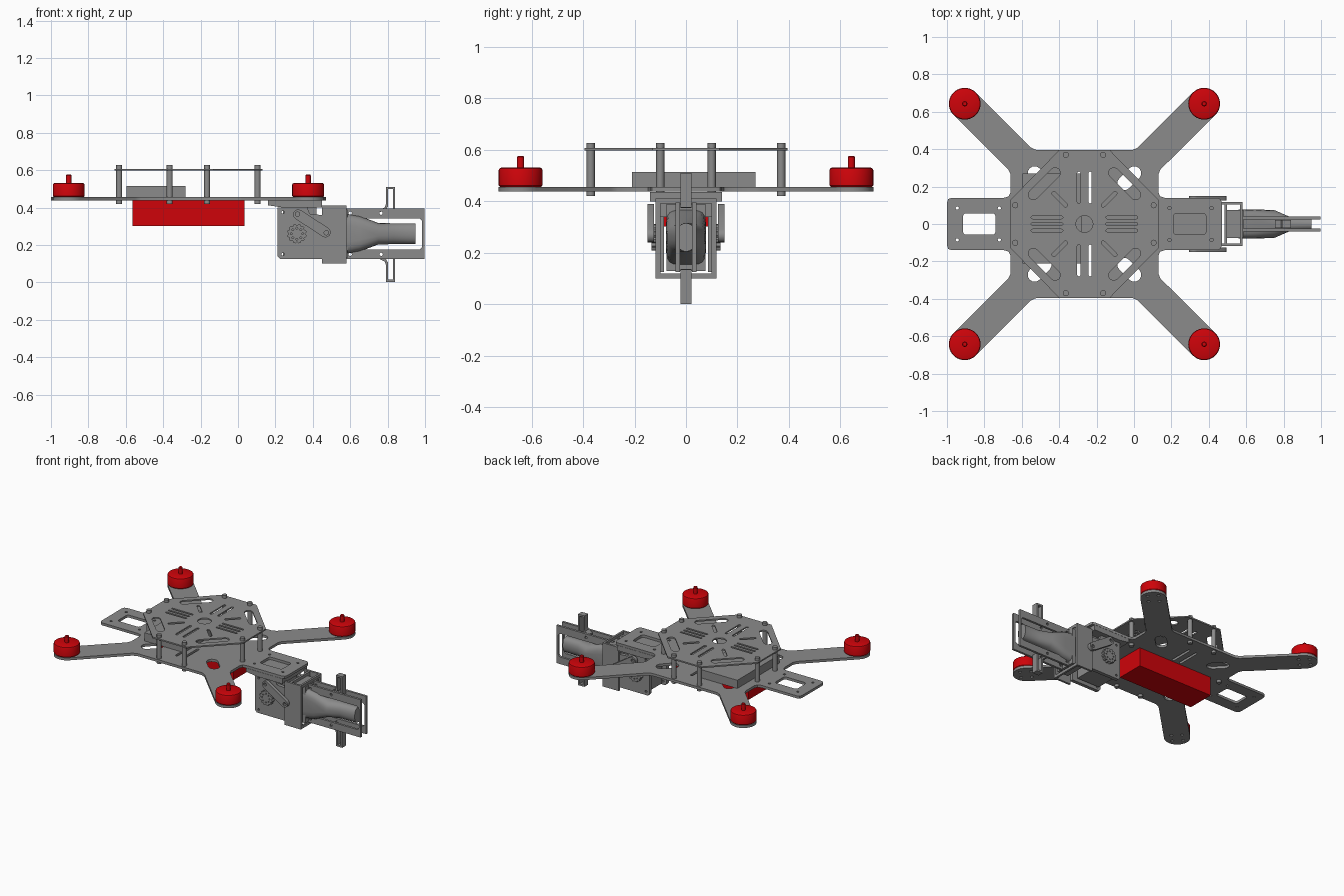
import bpy, bmesh
from math import sin, cos, pi, radians
from mathutils import Matrix

if "Cube" in bpy.data.objects:
    bpy.data.objects.remove(bpy.data.objects["Cube"])

CX = -0.265  # centre of the frame along x
red = bpy.data.materials.new("red")
red.diffuse_color = (0.62, 0.001, 0.003, 1)
red.use_nodes = True
red.node_tree.nodes["Principled BSDF"].inputs["Base Color"].default_value = red.diffuse_color
grey = bpy.data.materials.new("dark_grey")
grey.diffuse_color = (0.26, 0.26, 0.26, 1)
grey.use_nodes = True
grey.node_tree.nodes["Principled BSDF"].inputs["Base Color"].default_value = grey.diffuse_color
TO_XY = Matrix.Identity(4)
TO_XZ = Matrix.Rotation(pi / 2, 4, 'X')
TO_YZ = Matrix(((0, 0, 1, 0), (1, 0, 0, 0), (0, 1, 0, 0), (0, 0, 0, 1)))


def finish(name, mesh, mat):
    ob = bpy.data.objects.new(name, mesh)
    bpy.context.collection.objects.link(ob)
    mesh.materials.append(mat)
    bpy.ops.object.select_all(action='DESELECT')
    ob.select_set(True)
    bpy.context.view_layer.objects.active = ob
    bpy.ops.object.shade_smooth_by_angle(angle=radians(35))
    return ob


def plate(name, loops, a, b, axes=TO_XY, mat=grey):
    """Outline plus holes, extruded from a to b along the plane normal."""
    cu = bpy.data.curves.new(name, 'CURVE')
    cu.dimensions, cu.fill_mode, cu.extrude = '2D', 'BOTH', (b - a) / 2
    for loop in loops:
        s = cu.splines.new('POLY')
        s.points.add(len(loop) - 1)
        for p, (x, y) in zip(s.points, loop):
            p.co = (x, y, 0, 1)
        s.use_cyclic_u = True
    tmp = bpy.data.objects.new(name + "_tmp", cu)
    bpy.context.collection.objects.link(tmp)
    dg = bpy.context.evaluated_depsgraph_get()
    me = bpy.data.meshes.new_from_object(tmp.evaluated_get(dg))
    bpy.data.objects.remove(tmp)
    # the XZ turn flips the normal, so y runs from -b to -a (all XZ uses come in pairs)
    me.transform(axes @ Matrix.Translation((0, 0, (a + b) / 2)))
    bm = bmesh.new()
    bm.from_mesh(me)
    bmesh.ops.remove_doubles(bm, verts=bm.verts, dist=1e-5)
    bmesh.ops.recalc_face_normals(bm, faces=bm.faces)
    bm.to_mesh(me)
    bm.free()
    me.materials.clear()
    return finish(name, me, mat)


def loft(name, rings, mat=grey):
    bm = bmesh.new()
    rs = [[bm.verts.new(p) for p in r] for r in rings]
    n = len(rs[0])
    for r0, r1 in zip(rs, rs[1:]):
        for i in range(n):
            bm.faces.new((r0[i], r0[(i + 1) % n], r1[(i + 1) % n], r1[i]))
    bm.faces.new(rs[0])
    bm.faces.new(rs[-1])
    bmesh.ops.recalc_face_normals(bm, faces=bm.faces)
    me = bpy.data.meshes.new(name)
    bm.to_mesh(me)
    bm.free()
    return finish(name, me, mat)


def lathe(name, x, y, prof, n=32, mat=grey):
    return loft(name, [[(x + r * cos(2 * pi * i / n), y + r * sin(2 * pi * i / n), z)
                        for i in range(n)] for r, z in prof], mat)


def rect(x0, x1, y0, y1, c=0.0):
    if not c:
        return [(x0, y0), (x1, y0), (x1, y1), (x0, y1)]
    out = []
    for px, py, s in ((x1 - c, y0 + c, -90), (x1 - c, y1 - c, 0), (x0 + c, y1 - c, 90), (x0 + c, y0 + c, 180)):
        out += [(px + c * cos(radians(s + t)), py + c * sin(radians(s + t))) for t in (0, 30, 60, 90)]
    return out


def box(name, x0, x1, y0, y1, z0, z1, mat=grey):
    return plate(name, [rect(x0, x1, y0, y1)], z0, z1, TO_XY, mat)


def slot(x, y, length, width, ang=0):
    r, h, a = width / 2, (length - width) / 2, radians(ang)
    pts = [(h + r * cos(t * pi / 6), r * sin(t * pi / 6)) for t in range(-3, 4)]
    pts += [(-px, -py) for px, py in pts]
    return [(x + px * cos(a) - py * sin(a), y + px * sin(a) + py * cos(a)) for px, py in pts]


def circle(x, y, r, n=16):
    return [(x + r * cos(2 * pi * i / n), y + r * sin(2 * pi * i / n)) for i in range(n)]


def four_way(q):
    """Mirror a quarter outline about the frame centre."""
    full = q + [(-x, y) for x, y in reversed(q)]
    full += [(x, -y) for x, y in reversed(full)]
    return [(x + CX, y) for x, y in full]


QUAD = [(sx, sy) for sx in (-1, 1) for sy in (-1, 1)]
# Lengthwise slots go through both plates, the other spokes only through the upper one
long_slots = [slot(CX + x, s * 0.195, 0.17, 0.018, 90) for x in (-0.03, 0.03) for s in (-1, 1)]
spokes = [circle(CX, 0, 0.045, 24)]
spokes += [slot(CX + s * 0.2, y, 0.17, 0.014) for y in (-0.035, 0, 0.035) for s in (-1, 1)]
spokes += [slot(CX + sx * 0.132, sy * 0.132, 0.11, 0.02, 45 * sx * sy) for sx, sy in QUAD]

# Lower frame plate with arms and end tabs
arc = [(0.64 + 0.085 * cos(radians(t)), 0.643 + 0.085 * sin(radians(t))) for t in range(-45, 136, 15)]
quarter = [(0.735, 0.115), (0.728, 0.133), (0.71, 0.14), (0.43, 0.14), (0.405, 0.148), (0.395, 0.17),
           (0.395, 0.265), (0.407, 0.292)] + arc + [(0.285, 0.408), (0.255, 0.395)]
holes = list(long_slots)
for s in (-1, 1):
    holes.append(rect(*sorted((CX + s * 0.65, CX + s * 0.475)), -0.057, 0.057, 0.018))
for sx, sy in QUAD:
    holes.append(slot(CX + sx * 0.24, sy * 0.245, 0.15, 0.075, 45 * sx * sy))
    holes += [circle(CX + sx * x, sy * 0.085, 0.009, 10) for x in (0.455, 0.68)]
    holes += [circle(CX + sx * 0.64 + 0.05 * cos(t * pi / 2), sy * 0.643 + 0.05 * sin(t * pi / 2), 0.011, 10)
              for t in range(4)]
plate("lower_frame_plate", [four_way(quarter)] + holes, 0.438, 0.456)

# Upper octagonal plate
top_holes = long_slots + spokes + [slot(CX + sx * 0.215, sy * 0.215, 0.22, 0.055, -45 * sx * sy) for sx, sy in QUAD]
plate("upper_plate", [four_way([(0.395, 0.13), (0.135, 0.395)])] + top_holes, 0.597, 0.607)

# Standoffs, motors
for sx, sy in QUAD:
    for x, y in ((0.1, 0.37), (0.37, 0.1)):
        lathe("standoff", CX + sx * x, sy * y, [(0.016, 0.42), (0.016, 0.627)], 12)
    lathe("motor", CX + sx * 0.64, sy * 0.643,
          [(0.08, 0.456), (0.085, 0.462), (0.085, 0.522), (0.082, 0.528), (0.076, 0.531),
           (0.014, 0.531), (0.014, 0.572), (0.010, 0.577)], 40, red)

# Battery and flight electronics
box("battery", -0.565, 0.035, -0.1, 0.1, 0.302, 0.437, red)
box("electronics_box", -0.595, -0.28, -0.21, 0.27, 0.456, 0.515)

# Gripper mount under the front tab
plate("mount_plate", [[(0.16, 0.437), (0.16, 0.412), (0.24, 0.4), (0.45, 0.4), (0.45, 0.437)]],
      -0.14, 0.14, TO_XZ)
box("mount_wall", 0.483, 0.498, -0.103, 0.103, 0.34, 0.41)
box("servo_body", 0.24, 0.42, -0.07, 0.07, 0.14, 0.4)
cheek = [(0.212, 0.14), (0.225, 0.125), (0.45, 0.125), (0.45, 0.36), (0.385, 0.365), (0.37, 0.4), (0.212, 0.4)]
for s in (-1, 1):
    a, b = sorted((s * 0.085, s * 0.11))
    plate("servo_cheek", [cheek, circle(0.24, 0.15, 0.008, 8), circle(0.24, 0.375, 0.008, 8)], a, b, TO_XZ)
    # Toothed horn disc and lever
    a, b = sorted((s * 0.11, s * 0.135))
    teeth = [(0.315 + r * cos(t), 0.26 + r * sin(t)) for i in range(36)
             for t, r in ((2 * pi * i / 36, 0.052 if i % 3 else 0.044),)]
    plate("servo_horn", [teeth] + [circle(0.315 + 0.03 * cos(t * pi / 4), 0.26 + 0.03 * sin(t * pi / 4), 0.005, 8)
                                   for t in range(8)], a, b, TO_XZ)
    a, b = sorted((s * 0.125, s * 0.15))
    plate("servo_lever", [slot(0.395, 0.315, 0.23, 0.055, -33), circle(0.318, 0.365, 0.012, 10),
                          circle(0.472, 0.265, 0.012, 10)], a, b, TO_XZ)
    # Bracket arms
    a, b = sorted((s * 0.103, s * 0.118))
    plate("bracket_arm", [rect(0.45, 0.58, 0.1, 0.412)], a, b, TO_XZ)
    # Long gripper side plates
    a, b = sorted((s * 0.024, s * 0.04))
    plate("gripper_side_plate", [rect(0.55, 0.998, 0.125, 0.395), rect(0.64, 0.985, 0.175, 0.342, 0.02)]
          + [circle(x, z, 0.009, 10) for x in (0.6, 0.765) for z in (0.15, 0.37)], a, b, TO_XZ)
plate("bracket_front", [rect(-0.118, 0.118, 0.1, 0.412), rect(-0.1, 0.1, 0.12, 0.392)], 0.566, 0.58, TO_YZ)
box("gripper_rear_block", 0.498, 0.585, -0.075, 0.075, 0.13, 0.39)


# Tapered gripper drive housing
def ring(x, hy, hz, p):
    pts = []
    for i in range(24):
        c, s = cos(2 * pi * (i + 0.5) / 24), sin(2 * pi * (i + 0.5) / 24)
        pts.append((x, hy * abs(c) ** p * (1 if c > 0 else -1), 0.26 + hz * abs(s) ** p * (1 if s > 0 else -1)))
    return pts


loft("drive_housing", [ring(0.56, 0.078, 0.11, 0.4), ring(0.65, 0.078, 0.095, 0.5),
                       ring(0.75, 0.075, 0.058, 0.8), ring(0.83, 0.04, 0.056, 0.9), ring(0.95, 0.038, 0.055, 0.9)])

# Upright gripping fingers, above and below
for s in (-1, 1):
    prof = [(0.755, 0.13), (0.785, 0.145), (0.79, 0.16), (0.79, 0.254), (0.84, 0.254), (0.84, 0.12),
            (0.828, 0.12), (0.828, 0.242), (0.802, 0.242), (0.802, 0.15), (0.79, 0.13), (0.755, 0.118)]
    plate("gripper_finger", [[(x, 0.256 + s * z) for x, z in prof]], -0.021, 0.021, TO_XZ)
